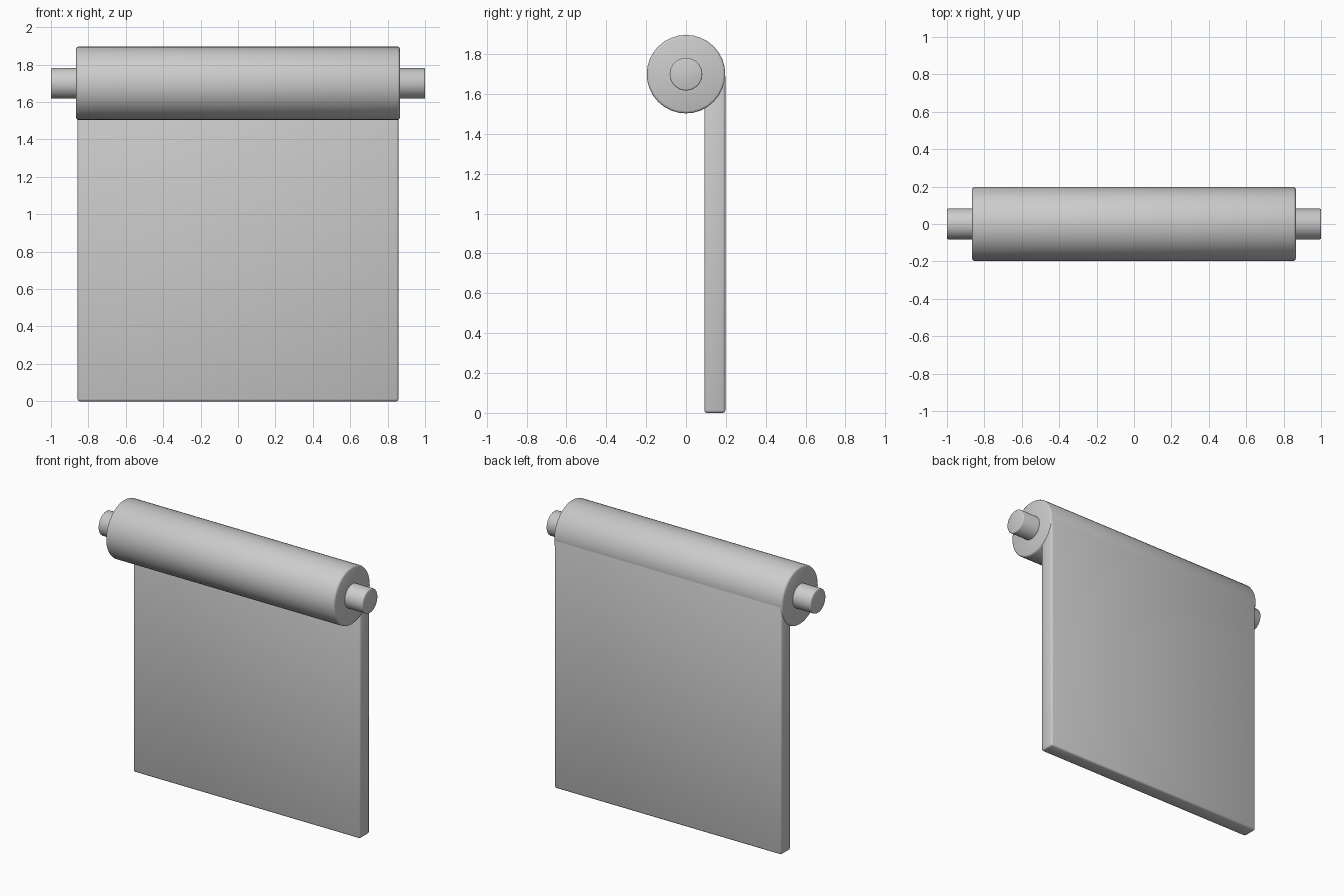
import bpy
from math import pi, radians

cube = bpy.data.objects.get("Cube")
if cube:
    bpy.data.objects.remove(cube, do_unlink=True)

# Single plain grey
grey = bpy.data.materials.new("plain grey")
grey.use_nodes = True
colour = (0.6, 0.6, 0.6, 1)
grey.diffuse_color = colour
grey.node_tree.nodes["Principled BSDF"].inputs["Base Color"].default_value = colour

AXIS_Z = 1.7
ROLL_R = 0.197


def finish(name, bevel):
    """Name the active part, round its edges and shade it."""
    ob = bpy.context.object
    ob.name = name
    ob.data.materials.append(grey)
    bpy.ops.object.transform_apply(location=False, rotation=True, scale=True)
    mod = ob.modifiers.new("rounded edges", "BEVEL")
    mod.width = bevel
    mod.segments = 2
    mod.limit_method = "ANGLE"
    mod.angle_limit = radians(40)
    bpy.ops.object.modifier_apply(modifier=mod.name)
    bpy.ops.object.shade_smooth_by_angle(angle=radians(50))
    return ob


def bar(name, radius, length, bevel):
    """Cylinder lying along x on the roll axis."""
    bpy.ops.mesh.primitive_cylinder_add(
        vertices=32, radius=radius, depth=length,
        location=(0, 0, AXIS_Z), rotation=(0, pi / 2, 0))
    return finish(name, bevel)


# Rolled-up material and the rod through it
bar("roll", ROLL_R, 1.73, 0.012)
bar("rod", 0.082, 2.0, 0.006)

# Hanging sheet, tangent to the back of the roll
front, back = 0.092, ROLL_R
bpy.ops.mesh.primitive_cube_add(size=1, location=(0, (front + back) / 2, AXIS_Z / 2))
bpy.context.object.scale = (1.716, back - front, AXIS_Z)
finish("hanging_sheet", 0.012)
